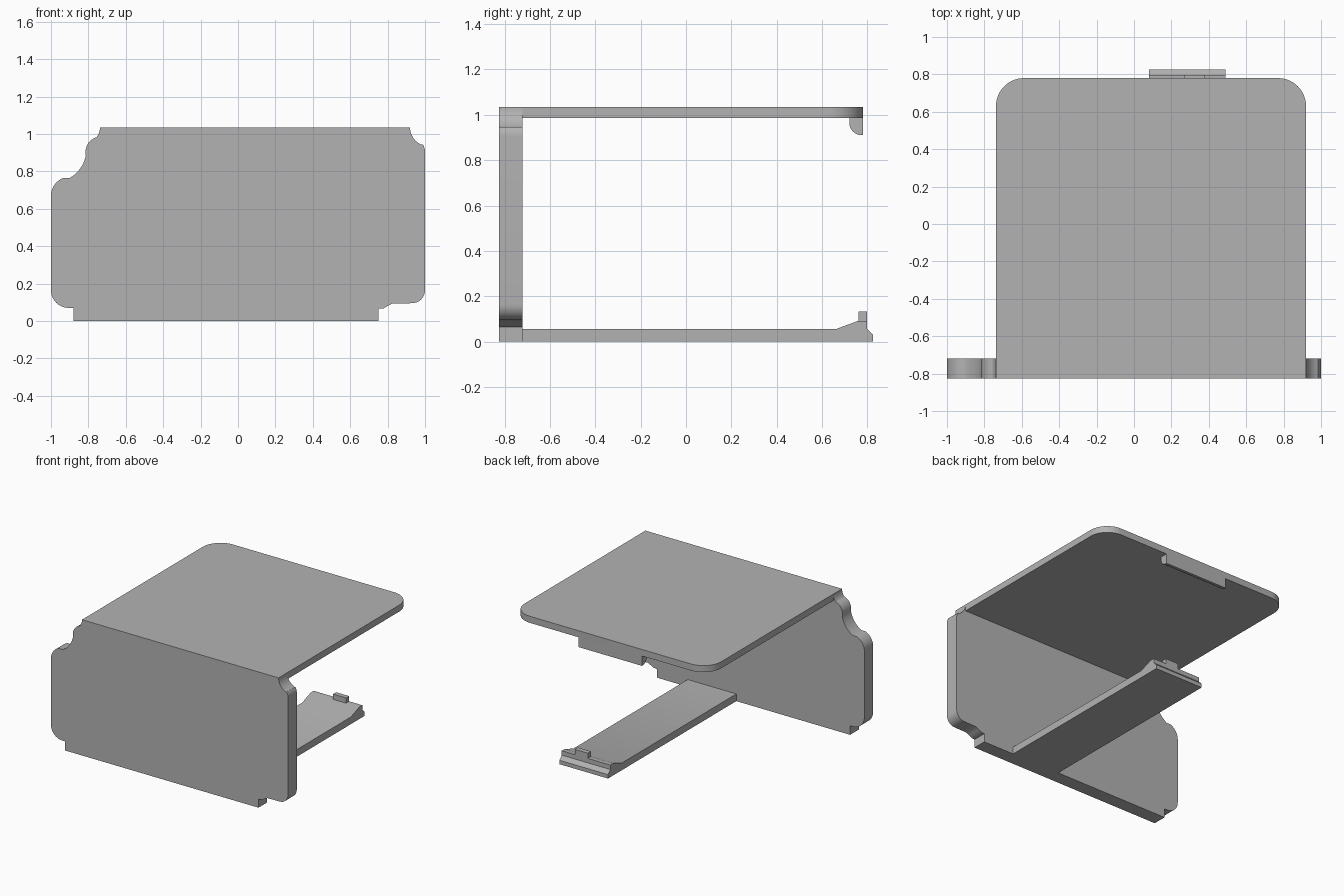
import bpy, bmesh
from math import cos, sin, radians

cube = bpy.data.objects.get("Cube")
if cube:
    bpy.data.objects.remove(cube, do_unlink=True)

grey = bpy.data.materials.new("plain_grey")
grey.use_nodes = True
colour = (0.45, 0.45, 0.45, 1)
grey.diffuse_color = colour
grey.node_tree.nodes["Principled BSDF"].inputs["Base Color"].default_value = colour


def arc(a, b, r, start, end, steps=10):
    """Points on a circle about (a, b), angles in degrees."""
    angles = [radians(start + (end - start) * i / steps) for i in range(steps + 1)]
    return [(a + r * cos(t), b + r * sin(t)) for t in angles]


def extrude(name, profile, axis, low, high):
    """Solid from a closed profile swept along one axis."""
    place = {"x": lambda p, d: (d, p[0], p[1]),
             "y": lambda p, d: (p[0], d, p[1]),
             "z": lambda p, d: (p[0], p[1], d)}[axis]
    bm = bmesh.new()
    a = [bm.verts.new(place(p, low)) for p in profile]
    b = [bm.verts.new(place(p, high)) for p in profile]
    bm.faces.new(a)
    bm.faces.new(b[::-1])
    for i in range(len(a)):
        j = (i + 1) % len(a)
        bm.faces.new((a[i], b[i], b[j], a[j]))
    bmesh.ops.recalc_face_normals(bm, faces=bm.faces)
    mesh = bpy.data.meshes.new(name)
    bm.to_mesh(mesh)
    bm.free()
    mesh.materials.append(grey)
    obj = bpy.data.objects.new(name, mesh)
    bpy.context.collection.objects.link(obj)
    bpy.ops.object.select_all(action="DESELECT")
    obj.select_set(True)
    bpy.context.view_layer.objects.active = obj
    bpy.ops.object.shade_smooth_by_angle(angle=radians(30))
    return obj


BACK_OF_FRONT = -0.72

# Front plate with a foot below and scalloped shoulders
outline = [(-0.88, 0), (0.75, 0), (0.75, 0.065), (0.78, 0.068), (0.8, 0.08), (0.825, 0.093)]
outline += arc(0.93, 0.165, 0.07, 270, 360)
outline += arc(0.93, 0.905, 0.07, 0, 35)
outline += arc(1.02, 1.035, 0.1, 248, 180)
outline += arc(-0.82, 1.035, 0.082, 0, -40)
outline += arc(-0.735, 0.905, 0.08, 112, 188)
outline += arc(-0.99, 0.92, 0.18, -12, -60)
outline += arc(-0.9, 0.67, 0.1, 110, 180)
outline += arc(-0.905, 0.165, 0.095, 180, 270)
outline += [(-0.88, 0.068)]
extrude("front_plate", outline, "y", -0.825, BACK_OF_FRONT)

# Top panel with rounded back corners
panel = [(-0.738, BACK_OF_FRONT), (0.92, BACK_OF_FRONT)]
panel += arc(0.77, 0.63, 0.15, 0, 90, 14)
panel += arc(-0.588, 0.63, 0.15, 90, 180, 14)
extrude("top_panel", panel, "z", 0.985, 1.035)

# Rounded lip under the back edge of the top panel
lip = [(0.78, 0.985), (0.72, 0.985)] + arc(0.775, 0.965, 0.055, 180, 270) + [(0.78, 0.91)]
extrude("top_lip", lip, "x", -0.175, 0.36)

# Bottom arm with a raised, chamfered end
arm = [(BACK_OF_FRONT, 0), (0.825, 0), (0.825, 0.03), (0.797, 0.058), (0.797, 0.092),
       (0.76, 0.092), (0.66, 0.055), (BACK_OF_FRONT, 0.055)]
extrude("bottom_arm", arm, "x", 0.08, 0.49)

# Small catch on the end of the arm
catch = [(0.76, 0.092), (0.797, 0.092), (0.797, 0.132), (0.76, 0.132)]
extrude("arm_catch", catch, "x", 0.27, 0.38)
